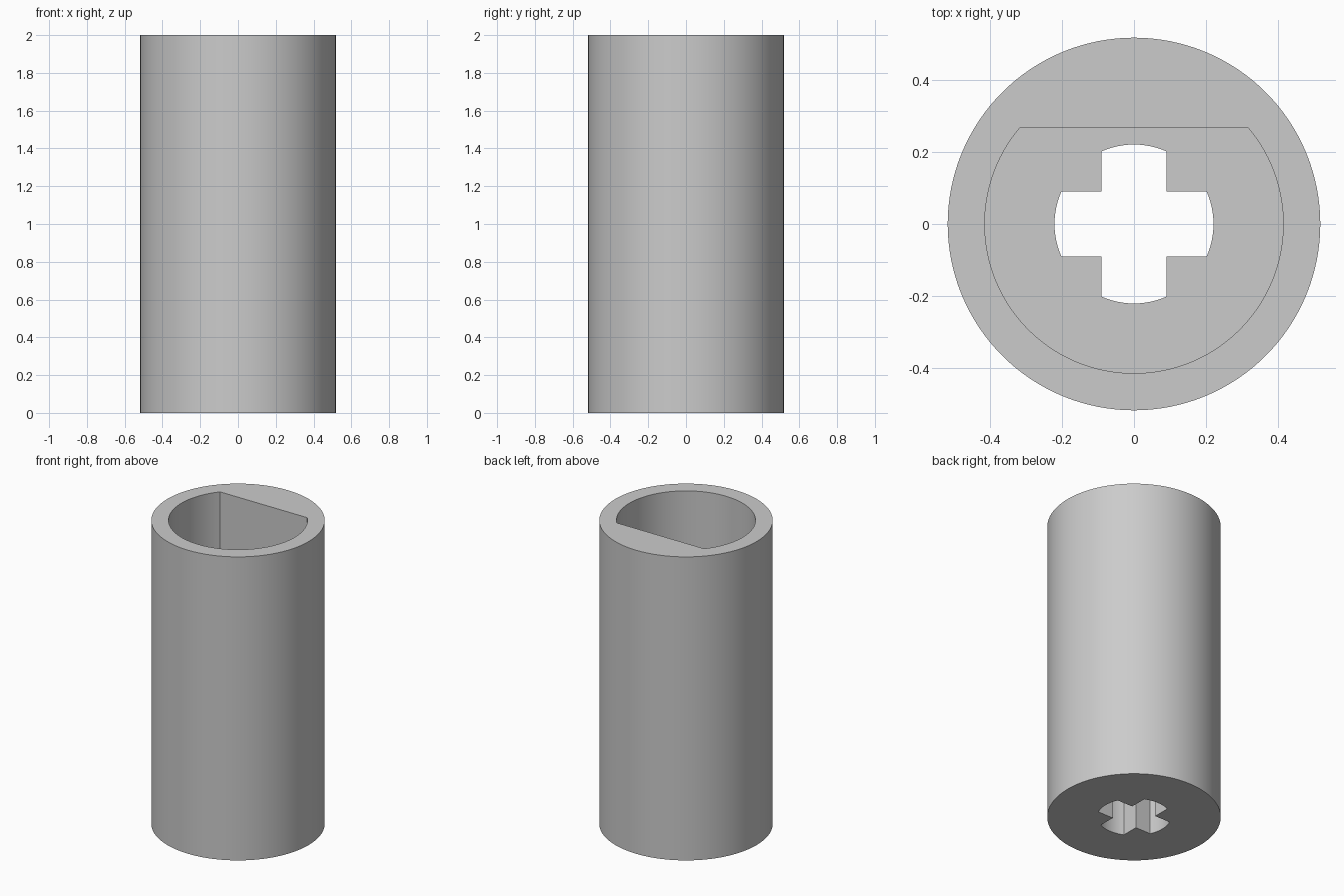
import bpy, bmesh
from math import asin, cos, sin, pi, tau

HEIGHT, FLOOR = 2.0, 1.0
OUTER_R, SOCKET_R, CROSS_R = 0.518, 0.415, 0.221
FLAT_Y, ARM = 0.267, 0.09

cube = bpy.data.objects.get("Cube")
if cube:
    bpy.data.objects.remove(cube)


def arc(radius, start, end, steps):
    """Points along an arc, both ends included."""
    angles = [start + (end - start) * i / steps for i in range(steps + 1)]
    return [(radius * cos(a), radius * sin(a)) for a in angles]


# Profiles: round body, D-shaped socket, cross-shaped bore
body = arc(OUTER_R, 0, tau, 128)[:-1]
flat = asin(FLAT_Y / SOCKET_R)
socket = arc(SOCKET_R, pi - flat, tau + flat, 96)
cross = []
half = asin(ARM / CROSS_R)
for quarter in range(4):
    turn = quarter * pi / 2
    cross += arc(CROSS_R, turn - half, turn + half, 12)
    c, s = round(cos(turn)), round(sin(turn))
    cross.append((ARM * (c - s), ARM * (s + c)))

bm = bmesh.new()


def ring(profile, z):
    """Closed edge loop of a profile at one height."""
    verts = [bm.verts.new((x, y, z)) for x, y in profile]
    return [bm.edges.new((v, verts[(i + 1) % len(verts)])) for i, v in enumerate(verts)]


def wall(profile, low, high):
    """Upright wall between two heights; returns its bottom and top loops."""
    bottom, top = ring(profile, low), ring(profile, high)
    for a, b in zip(bottom, top):
        bm.faces.new((a.verts[0], a.verts[1], b.verts[1], b.verts[0]))
    return bottom, top


body_low, body_high = wall(body, 0, HEIGHT)
socket_low, socket_high = wall(socket, FLOOR, HEIGHT)
cross_low, cross_high = wall(cross, 0, FLOOR)

# Bottom face, socket floor and top rim
for outer, inner, up in ((body_low, cross_low, -1),
                         (socket_low, cross_high, 1),
                         (body_high, socket_high, 1)):
    bmesh.ops.triangle_fill(bm, edges=outer + inner, use_beauty=True, normal=(0, 0, up))
bmesh.ops.recalc_face_normals(bm, faces=bm.faces)

mesh = bpy.data.meshes.new("shaft_coupler")
bm.to_mesh(mesh)
bm.free()
coupler = bpy.data.objects.new("shaft_coupler", mesh)
bpy.context.collection.objects.link(coupler)

# Plain grey material
grey = bpy.data.materials.new("light_grey")
grey.use_nodes = True
colour = (0.6, 0.6, 0.6, 1)
grey.diffuse_color = colour
grey.node_tree.nodes["Principled BSDF"].inputs["Base Color"].default_value = colour
mesh.materials.append(grey)

# Smooth round walls, crisp corners
bpy.ops.object.select_all(action="DESELECT")
coupler.select_set(True)
bpy.context.view_layer.objects.active = coupler
bpy.ops.object.shade_smooth_by_angle(angle=pi / 6)
